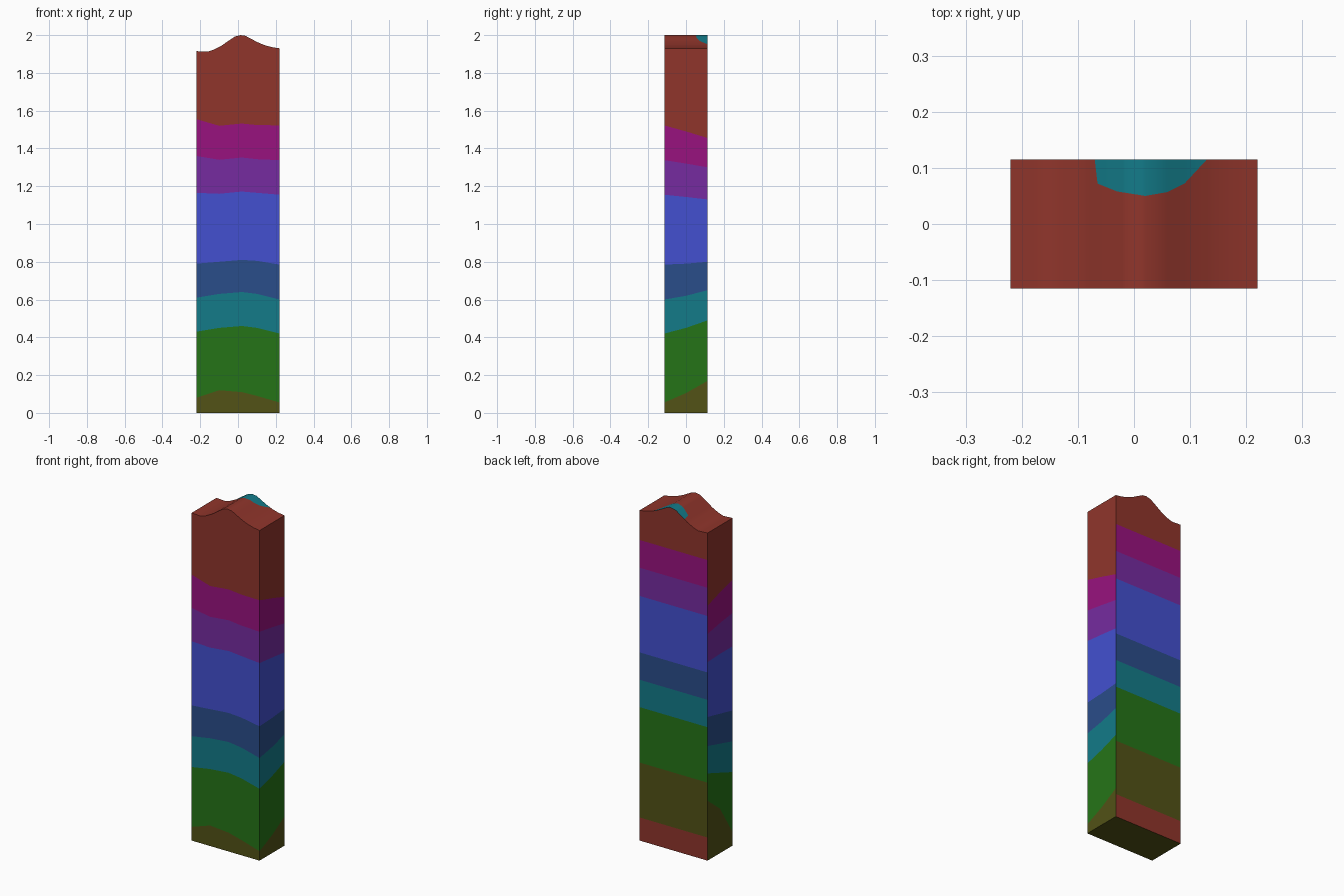
import bpy, bmesh, math

if "Cube" in bpy.data.objects:
    bpy.data.objects.remove(bpy.data.objects["Cube"])

W, D = 0.22, 0.115   # half width and half depth


def linear(c):
    c /= 255
    return c / 12.92 if c <= 0.04045 else ((c + 0.055) / 1.055) ** 2.4


COLOURS = [("brick_red", (144, 53, 43)), ("olive", (82, 82, 22)), ("green", (37, 116, 23)),
           ("teal", (19, 123, 137)), ("navy", (42, 77, 138)), ("blue", (67, 80, 208)),
           ("purple", (118, 43, 160)), ("magenta", (153, 18, 127))]
RED, OLIVE, TEAL = 0, 1, 3


def lerp_table(table, t):
    """Linear interpolation of (key, value) pairs."""
    if t <= table[0][0]:
        return table[0][1]
    for (a, va), (b, vb) in zip(table, table[1:]):
        if t <= b:
            return va + (vb - va) * (t - a) / (b - a)
    return table[-1][1]


# Wavy crest along x, and front edge of the teal patch on the top
CREST = [(-.22, 1.915), (-.16, 1.912), (-.13, 1.922), (-.09, 1.942), (-.05, 1.97), (-.015, 1.993),
         (.015, 2.0), (.04, 1.996), (.07, 1.98), (.1, 1.964), (.14, 1.947), (.18, 1.936), (.22, 1.93)]
PATCH = [(-.07, D), (-.065, .072), (-.03, .058), (.02, .05), (.06, .057), (.09, .072), (.13, D)]

# Stratum heights at stations round the left, front and right walls
STATIONS = [
    ((-W, D), (.35, .51, .67, .84, 1.16, 1.325, 1.49)),
    ((-W, 0), (.26, .47, .64, .815, 1.165, 1.345, 1.525)),
    ((-W, -D), (.08, .43, .61, .79, 1.165, 1.36, 1.555)),
    ((-.1, -D), (.12, .45, .63, .80, 1.16, 1.34, 1.52)),
    ((.02, -D), (.11, .46, .64, .81, 1.172, 1.352, 1.532)),
    ((.1, -D), (.09, .45, .63, .805, 1.165, 1.343, 1.524)),
    ((W, -D), (.055, .42, .60, .785, 1.155, 1.338, 1.522)),
    ((W, 0), (.105, .45, .62, .79, 1.143, 1.32, 1.49)),
    ((W, D), (.17, .49, .65, .80, 1.13, 1.30, 1.455))]
BACK = (.135, .456, .78, .94, 1.10, 1.43, 1.595, 1.757)

xs = sorted({round(-W + .02 * i, 3) for i in range(23)} | {x for x, _ in CREST} | {x for x, _ in PATCH})
bm = bmesh.new()


def quad(pts, mat):
    f = bm.faces.new([bm.verts.new(p) for p in pts])
    f.material_index = mat
    f.smooth = True


def wall(cols, mats):
    """cols: ((x, y), stratum heights), ordered anticlockwise from above."""
    for ((x0, y0), h0), ((x1, y1), h1) in zip(cols, cols[1:]):
        a = [0, *h0, lerp_table(CREST, x0)]
        b = [0, *h1, lerp_table(CREST, x1)]
        for i, m in enumerate(mats):
            quad([(x0, y0, a[i]), (x1, y1, b[i]), (x1, y1, b[i + 1]), (x0, y0, a[i + 1])], m)


# Left, front and right walls
front = STATIONS[2:7]
front_cols = []
for x in xs:
    heights = [lerp_table([(p[0], h[k]) for p, h in front], x) for k in range(7)]
    front_cols.append(((x, -D), heights))
wall(STATIONS[:2] + front_cols + STATIONS[7:], [1, 2, 3, 4, 5, 6, 7, RED])

# Back wall with level strata
wall([((x, D), BACK) for x in reversed(xs)], [RED, 1, 2, 3, 4, 5, 6, 7, RED])

# Top with teal patch, and the underside
for x0, x1 in zip(xs, xs[1:]):
    z0, z1 = lerp_table(CREST, x0), lerp_table(CREST, x1)
    e0, e1 = lerp_table(PATCH, x0), lerp_table(PATCH, x1)
    quad([(x0, -D, z0), (x1, -D, z1), (x1, e1, z1), (x0, e0, z0)], RED)
    if e0 < D or e1 < D:
        quad([(x0, e0, z0), (x1, e1, z1), (x1, D, z1), (x0, D, z0)], TEAL)
    quad([(x0, D, 0), (x1, D, 0), (x1, -D, 0), (x0, -D, 0)], OLIVE)
bmesh.ops.remove_doubles(bm, verts=bm.verts[:], dist=1e-5)

mesh = bpy.data.meshes.new("layered_bar")
bm.to_mesh(mesh)
bm.free()
for name, rgb in COLOURS:
    mat = bpy.data.materials.new(name)
    mat.diffuse_color = (*[linear(c) for c in rgb], 1)
    mat.use_nodes = True
    mat.node_tree.nodes["Principled BSDF"].inputs["Base Color"].default_value = mat.diffuse_color
    mesh.materials.append(mat)
bar = bpy.data.objects.new("layered_bar", mesh)
bpy.context.collection.objects.link(bar)
bpy.context.view_layer.objects.active = bar
bar.select_set(True)
bpy.ops.object.shade_smooth_by_angle(angle=math.radians(35))
